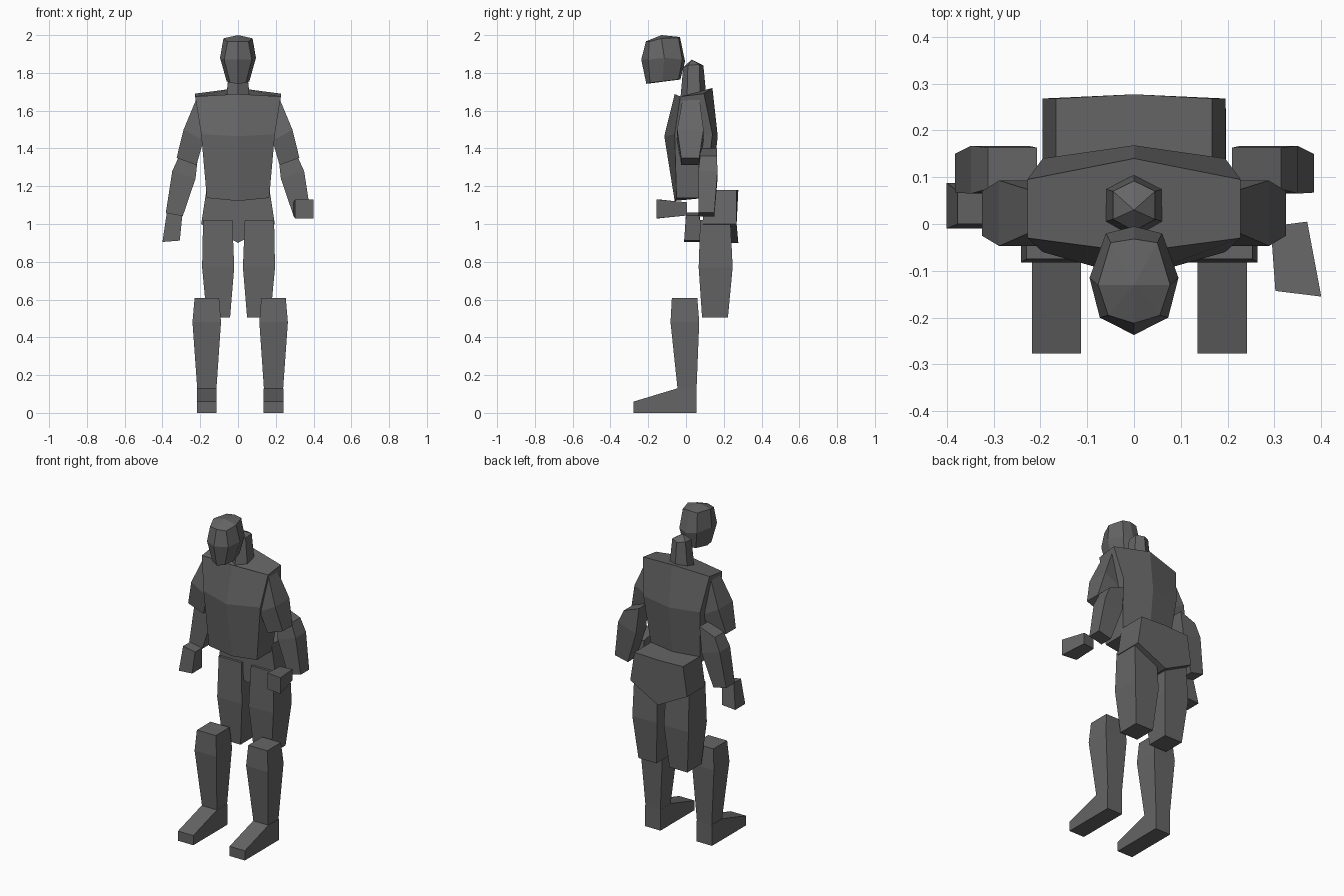
import bpy, bmesh
from mathutils import Vector

GREY = bpy.data.materials.new("dark_grey")
GREY.diffuse_color = (0.13, 0.13, 0.13, 1)


def loft(name, rings, apex=None, mirror_at=None):
    """Skin equal-length rings, close the ends, optionally fan the top to an apex."""
    copies = [(name, False)]
    if mirror_at is not None:
        copies = [("left_" + name, False), ("right_" + name, True)]
    for label, flip in copies:
        bm = bmesh.new()

        def vert(p):
            x, y, z = p
            return bm.verts.new((2 * mirror_at - x if flip else x, y, z))

        loops = [[vert(p) for p in ring] for ring in rings]
        n = len(loops[0])
        for a, b in zip(loops, loops[1:]):
            for i in range(n):
                j = (i + 1) % n
                bm.faces.new((a[i], a[j], b[j], b[i]))
        bm.faces.new(loops[0][::-1])
        if apex:
            tip = vert(apex)
            for i in range(n):
                bm.faces.new((loops[-1][i], loops[-1][(i + 1) % n], tip))
        else:
            bm.faces.new(loops[-1])
        bmesh.ops.recalc_face_normals(bm, faces=bm.faces[:])
        mesh = bpy.data.meshes.new(label)
        bm.to_mesh(mesh)
        bm.free()
        mesh.materials.append(GREY)
        bpy.context.collection.objects.link(bpy.data.objects.new(label, mesh))


def sym(half):
    """Close a half ring (front centre to back centre) across x = 0."""
    return half + [(-x, y, z) for x, y, z in half[-2:0:-1]]


def quad(xa, za, xb, zb, y0, y1):
    """Four-sided section from (xa, za) to (xb, zb), spanning y0 to y1."""
    return [(xa, y0, za), (xb, y0, zb), (xb, y1, zb), (xa, y1, za)]


# Head: eight-sided, domed
loft("head", [
    sym([(0, -.21, 1.742), (.042, -.19, 1.748), (.06, -.125, 1.755), (.04, -.04, 1.765), (0, -.03, 1.765)]),
    sym([(0, -.237, 1.87), (.073, -.2, 1.87), (.095, -.115, 1.88), (.06, -.02, 1.87), (0, -.005, 1.86)]),
    sym([(0, -.212, 1.967), (.055, -.195, 1.965), (.077, -.13, 1.983), (.05, -.04, 1.985), (0, -.032, 1.99)]),
], apex=(0, -.13, 2.0))

# Neck: six-sided stub
loft("neck", [
    sym([(0, -.03, 1.66), (.062, .005, 1.66), (.062, .075, 1.67), (0, .108, 1.67)]),
    sym([(0, -.015, 1.83), (.045, .01, 1.84), (.045, .07, 1.845), (0, .092, 1.84)]),
], apex=(0, .03, 1.87))

# Torso: six-sided, widest at the shoulders and deepest at the chest
loft("torso", [
    sym([(0, -.06, 1.122), (.165, -.05, 1.138), (.165, .1, 1.138), (0, .13, 1.125)]),
    sym([(0, -.115, 1.465), (.195, -.06, 1.475), (.195, .14, 1.475), (0, .168, 1.465)]),
    sym([(0, -.06, 1.688), (.227, -.03, 1.675), (.228, .095, 1.69), (0, .14, 1.72)]),
])

# Pelvis: wedge pointing down, slightly bowed at the back
front = [(0, .09, .9), (.195, .09, 1.0), (.167, .09, 1.18), (0, .09, 1.18),
         (-.167, .09, 1.18), (-.195, .09, 1.0)]
loft("pelvis", [front, [(x, .277 if x == 0 else .268, z) for x, y, z in front]])

# Legs
loft("thigh", [
    quad(-.165, .505, -.042, .505, .085, .222),
    quad(-.19, .77, -.02, .77, .067, .247),
    quad(-.185, 1.02, -.03, 1.02, .075, .235),
], mirror_at=.003)
loft("shin", [
    quad(-.216, .13, -.114, .13, -.045, .056),
    quad(-.241, .48, -.09, .48, -.082, .07),
    quad(-.23, .607, -.1, .607, -.075, .06),
], mirror_at=.0115)
side = [(-.277, 0), (-.277, .06), (-.045, .13), (.056, .13), (.056, 0)]
loft("foot", [[(x, y, z) for y, z in side] for x in (-.218, -.113)], mirror_at=.0115)

# Arms
loft("upper_arm", [
    quad(-.325, 1.35, -.22, 1.312, -.025, .07),
    quad(-.288, 1.5, -.183, 1.44, -.047, .093),
    quad(-.215, 1.675, -.19, 1.655, -.015, .07),
], mirror_at=0)
loft("forearm", [
    quad(-.382, 1.06, -.293, 1.04, .067, .15),
    quad(-.348, 1.28, -.225, 1.24, .065, .167),
    quad(-.312, 1.36, -.207, 1.4, .075, .163),
], mirror_at=.001)

# Hands: left hangs down, right points forward
loft("left_hand", [
    quad(-.4, .905, -.308, .912, -.01, .088),
    quad(-.377, 1.06, -.295, 1.045, 0, .07),
])
loft("right_hand", [
    [(.302, -.143, 1.03), (.4, -.155, 1.03), (.4, -.155, 1.13), (.302, -.143, 1.13)],
    [(.292, -.005, 1.045), (.37, .005, 1.045), (.37, .005, 1.115), (.292, -.005, 1.115)],
])
